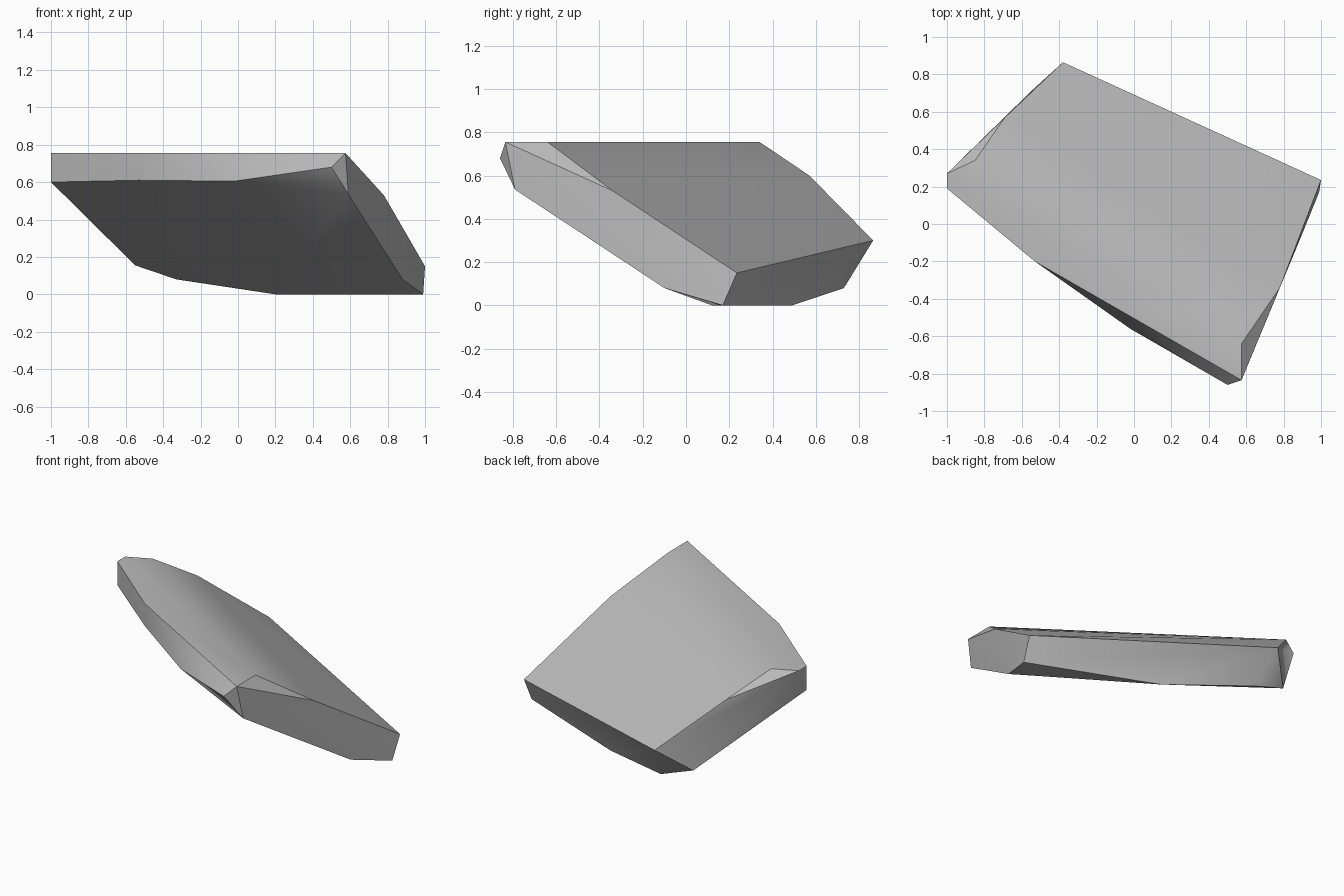
import bpy
import bmesh
import math

cube = bpy.data.objects.get("Cube")
if cube:
    bpy.data.objects.remove(cube, do_unlink=True)

# Grey stone colour
stone = bpy.data.materials.new("stone_grey")
stone.use_nodes = True
grey = (0.5, 0.5, 0.5, 1)
stone.diffuse_color = grey
stone.node_tree.nodes["Principled BSDF"].inputs["Base Color"].default_value = grey

# Corner points of the slab, grouped by the facet ring they belong to
TOP = 0.755
top_ring = [(x, y, TOP) for x, y in (
    (0.575, -0.835), (0.575, -0.64), (-0.85, 0.34),
    (-1, 0.27), (-1, 0.19), (-0.53, -0.2))]
front_ridge = [(-1, 0.19, 0.6), (-0.53, -0.2, 0.61), (-0.02, -0.56, 0.605),
               (0.5, -0.86, 0.68), (0.59, -0.79, 0.535)]
side_corners = [(0.78, -0.34, 0.53), (1, 0.235, 0.15), (0.88, -0.1, 0.08)]
back_corners = [(-0.69, 0.57, 0.6), (-0.38, 0.865, 0.3),
                (-0.55, 0.71, 0.155), (-0.33, 0.73, 0.08)]
base = [(x, y, 0) for x, y in ((0.2, 0.49), (0.99, 0.17), (0.79, 0.12))]

# Chiselled rock: convex hull of the corners, with flat areas merged
bm = bmesh.new()
for p in top_ring + front_ridge + side_corners + back_corners + base:
    bm.verts.new(p)
hull = bmesh.ops.convex_hull(bm, input=bm.verts[:])
loose = [v for v in bm.verts if not v.link_faces]
bmesh.ops.delete(bm, geom=loose, context='VERTS')
bmesh.ops.dissolve_limit(bm, angle_limit=math.radians(1.5),
                         verts=bm.verts[:], edges=bm.edges[:])
bmesh.ops.recalc_face_normals(bm, faces=bm.faces[:])

mesh = bpy.data.meshes.new("rock_slab")
bm.to_mesh(mesh)
bm.free()
mesh.materials.append(stone)
rock = bpy.data.objects.new("rock_slab", mesh)
bpy.context.collection.objects.link(rock)

# Soft shading across shallow facets, crisp at strong edges
bpy.context.view_layer.objects.active = rock
rock.select_set(True)
bpy.ops.object.shade_smooth_by_angle(angle=math.radians(35))
